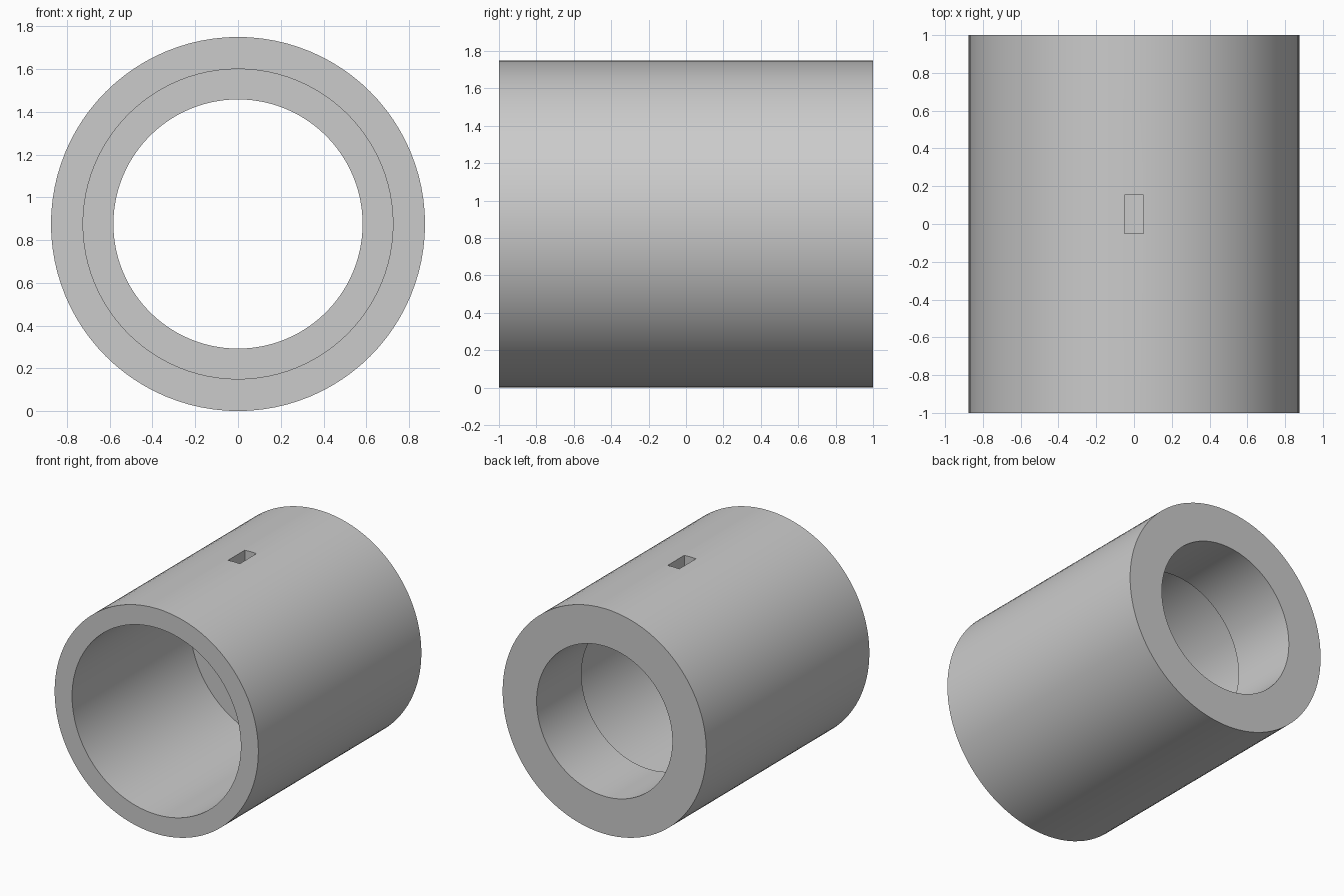
import bpy, bmesh, math
from mathutils import Matrix, Vector

cube = bpy.data.objects.get("Cube")
if cube:
    bpy.data.objects.remove(cube, do_unlink=True)

OUTER, WIDE_BORE, NARROW_BORE = 0.875, 0.725, 0.583
STEP_Y = 0.45
SEGMENTS = 96

grey = bpy.data.materials.new("plain_grey")
grey.use_nodes = True
colour = (0.6, 0.6, 0.6, 1)
grey.diffuse_color = colour
grey.node_tree.nodes["Principled BSDF"].inputs["Base Color"].default_value = colour


def make_object(name, bm):
    bmesh.ops.recalc_face_normals(bm, faces=bm.faces)
    mesh = bpy.data.meshes.new(name)
    bm.to_mesh(mesh)
    bm.free()
    mesh.materials.append(grey)
    obj = bpy.data.objects.new(name, mesh)
    bpy.context.collection.objects.link(obj)
    return obj


# Stepped sleeve: closed wall profile (radius, y) turned about the y axis
profile = [(OUTER, -1), (OUTER, 1), (NARROW_BORE, 1), (NARROW_BORE, STEP_Y),
           (WIDE_BORE, STEP_Y), (WIDE_BORE, -1)]
bm = bmesh.new()
rings = []
for i in range(SEGMENTS):
    a = math.tau * i / SEGMENTS
    rings.append([bm.verts.new((r * math.sin(a), y, OUTER + r * math.cos(a)))
                  for r, y in profile])
for i, ring in enumerate(rings):
    following = rings[(i + 1) % SEGMENTS]
    for j in range(len(profile)):
        k = (j + 1) % len(profile)
        bm.faces.new((ring[j], ring[k], following[k], following[j]))
sleeve = make_object("sleeve", bm)

# Rectangular slot through the top wall
bm = bmesh.new()
bmesh.ops.create_cube(bm, size=1, matrix=Matrix.LocRotScale(
    Vector((0, 0.052, 1.7)), None, Vector((0.1, 0.205, 0.4))))
cutter = make_object("slot_cutter", bm)

cut = sleeve.modifiers.new("slot", "BOOLEAN")
cut.operation = "DIFFERENCE"
cut.solver = "EXACT"
cut.object = cutter
bpy.ops.object.select_all(action="DESELECT")
sleeve.select_set(True)
bpy.context.view_layer.objects.active = sleeve
bpy.ops.object.modifier_apply(modifier=cut.name)
bpy.data.objects.remove(cutter, do_unlink=True)
bpy.ops.object.shade_smooth_by_angle(angle=math.radians(30))
